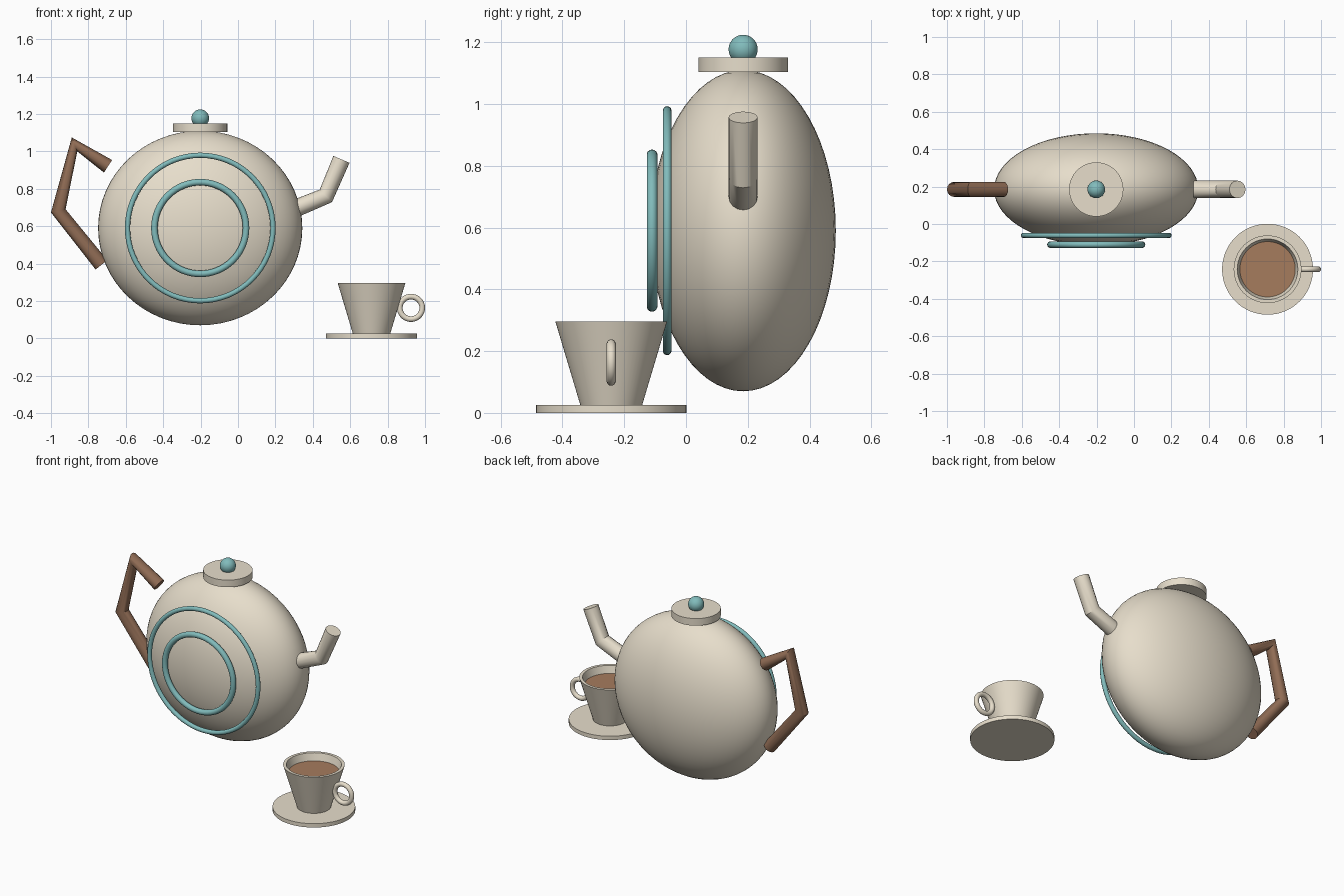
import bpy, bmesh
from math import pi, radians, cos, sin

if "Cube" in bpy.data.objects:
    bpy.data.objects.remove(bpy.data.objects["Cube"])

def material(name, rgb):
    m = bpy.data.materials.new(name)
    m.diffuse_color = (*rgb, 1)
    m.use_nodes = True
    m.node_tree.nodes["Principled BSDF"].inputs["Base Color"].default_value = m.diffuse_color
    return m

CREAM = material("cream", (0.80, 0.73, 0.60))
TEAL = material("teal", (0.22, 0.50, 0.50))
WOOD = material("wood", (0.28, 0.15, 0.09))
TEA = material("tea_brown", (0.38, 0.20, 0.11))

def finish(name, mat):
    o = bpy.context.object
    o.name = name
    o.data.materials.clear()
    o.data.materials.append(mat)
    bpy.ops.object.shade_smooth_by_angle(angle=radians(35))
    return o

def ball(name, mat, loc, radii):
    bpy.ops.mesh.primitive_uv_sphere_add(segments=64, ring_count=32, radius=1, location=loc)
    bpy.context.object.scale = radii
    bpy.ops.object.transform_apply(location=False, rotation=False, scale=True)
    return finish(name, mat)

def disc(name, mat, x, y, z0, z1, r):
    bpy.ops.mesh.primitive_cylinder_add(vertices=64, radius=r, depth=z1 - z0,
                                        location=(x, y, (z0 + z1) / 2))
    return finish(name, mat)

def ring(name, mat, loc, major, minor):
    bpy.ops.mesh.primitive_torus_add(major_segments=64, minor_segments=14, major_radius=major,
                                     minor_radius=minor, location=loc, rotation=(pi / 2, 0, 0))
    return finish(name, mat)

def tube(name, mat, pts, y, r):
    c = bpy.data.curves.new(name, 'CURVE')
    c.dimensions = '3D'
    c.bevel_depth, c.bevel_resolution, c.use_fill_caps = r, 6, True
    s = c.splines.new('POLY')
    s.points.add(len(pts) - 1)
    for p, (x, z) in zip(s.points, pts):
        p.co = (x, y, z, 1)
    o = bpy.data.objects.new(name, c)
    bpy.context.collection.objects.link(o)
    bpy.ops.object.select_all(action='DESELECT')
    o.select_set(True)
    bpy.context.view_layer.objects.active = o
    bpy.ops.object.convert(target='MESH')
    return finish(name, mat)

def lathe(name, mat, x, y, profile, n=64):
    bm = bmesh.new()
    loops = [[bm.verts.new((r * cos(2 * pi * i / n), r * sin(2 * pi * i / n), z))
              for i in range(n)] for r, z in profile]
    for a, b in zip(loops, loops[1:]):
        for i in range(n):
            j = (i + 1) % n
            bm.faces.new((a[i], a[j], b[j], b[i]))
    bm.faces.new(loops[0][::-1])
    bm.faces.new(loops[-1])
    bmesh.ops.recalc_face_normals(bm, faces=bm.faces)
    me = bpy.data.meshes.new(name)
    bm.to_mesh(me)
    bm.free()
    o = bpy.data.objects.new(name, me)
    o.location = (x, y, 0)
    bpy.context.collection.objects.link(o)
    bpy.ops.object.select_all(action='DESELECT')
    o.select_set(True)
    bpy.context.view_layer.objects.active = o
    return finish(name, mat)

# Teapot: flattened body, lid and knob
PX, PY, PZ = -0.202, 0.185, 0.59
ball("pot_body", CREAM, (PX, PY, PZ), (0.546, 0.30, 0.52))
disc("pot_lid", CREAM, PX, PY, 1.104, 1.15, 0.145)
ball("lid_knob", TEAL, (PX, PY, 1.177), (0.047,) * 3)

# Decorative rings on the front
ring("outer_ring", TEAL, (PX, -0.061, PZ), 0.389, 0.014)
ring("inner_ring", TEAL, (PX, -0.11, PZ), 0.245, 0.0175)

# Angular handle and spout
tube("pot_handle", WOOD, [(-0.695, 0.92), (-0.874, 1.037), (-0.961, 0.682), (-0.73, 0.393)], PY, 0.04)
tube("pot_spout", CREAM, [(0.32, 0.70), (0.47, 0.762), (0.553, 0.957)], PY, 0.047)

# Cup, tea and saucer
CX, CY = 0.714, -0.242
disc("saucer", CREAM, CX, CY, 0, 0.025, 0.243)
lathe("cup", CREAM, CX, CY, [(0.10, 0.025), (0.181, 0.296), (0.162, 0.296), (0.088, 0.045)])
disc("tea", TEA, CX, CY, 0.24, 0.25, 0.148)
ring("cup_handle", CREAM, (0.925, CY, 0.163), 0.06, 0.015)
